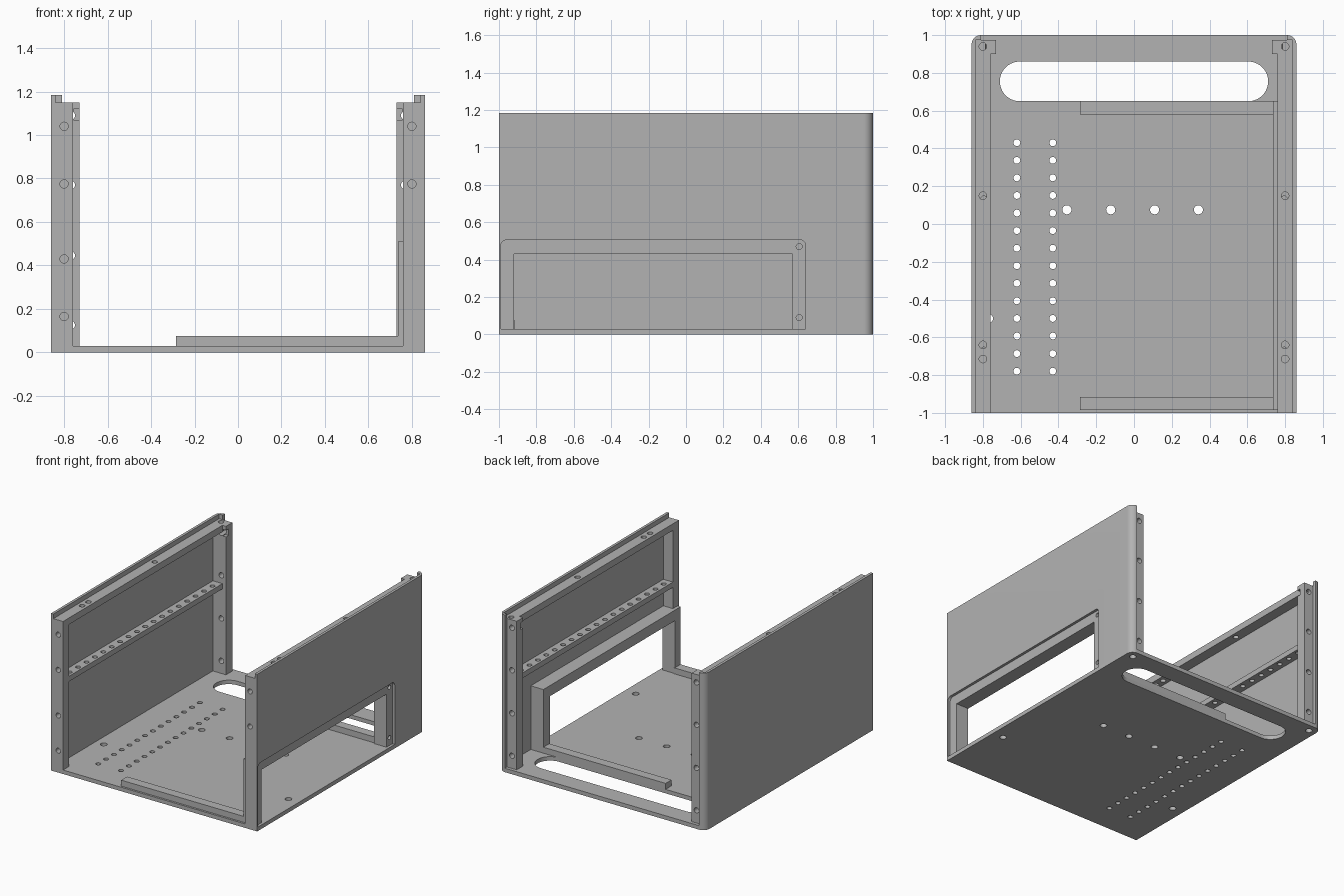
import bpy, bmesh
from math import pi, cos, sin
from mathutils import Matrix, Vector

if "Cube" in bpy.data.objects:
    bpy.data.objects.remove(bpy.data.objects["Cube"])

GREY = (0.45, 0.45, 0.45, 1)
grey = bpy.data.materials.new("plain grey")
grey.use_nodes = True
grey.diffuse_color = GREY
grey.node_tree.nodes["Principled BSDF"].inputs["Base Color"].default_value = GREY


def finish(bm, name):
    bmesh.ops.recalc_face_normals(bm, faces=bm.faces)
    mesh = bpy.data.meshes.new(name)
    bm.to_mesh(mesh)
    bm.free()
    ob = bpy.data.objects.new(name, mesh)
    bpy.context.collection.objects.link(ob)
    mesh.materials.append(grey)
    return ob


def box(name, x, y, z, axis=None, r=0, keep=lambda mid: True):
    """Box from three ranges; edges along an axis may be rounded."""
    lo, hi = (Vector(f(p) for p in (x, y, z)) for f in (min, max))
    bm = bmesh.new()
    bmesh.ops.create_cube(bm, size=1)
    for v in bm.verts:
        v.co = (lo + hi) / 2 + v.co * (hi - lo)
    if r:
        edges = [e for e in bm.edges
                 if abs((e.verts[0].co - e.verts[1].co)[axis]) > 1e-4
                 and keep((e.verts[0].co + e.verts[1].co) / 2)]
        bmesh.ops.bevel(bm, geom=edges, offset=r, segments=10,
                        profile=0.5, affect='EDGES')
    return finish(bm, name)


def pins(points, r, depth, axis):
    """Round cutters centred on the points, running along one axis."""
    turn = {'X': Matrix.Rotation(pi / 2, 4, 'Y'),
            'Y': Matrix.Rotation(pi / 2, 4, 'X'), 'Z': Matrix()}[axis]
    bm = bmesh.new()
    for p in points:
        bmesh.ops.create_cone(bm, cap_ends=True, segments=20, radius1=r, radius2=r,
                              depth=depth, matrix=Matrix.Translation(p) @ turn)
    return finish(bm, "cutter")


def cut(ob, *cutters):
    """Subtract the cutters, bake the result and remove them."""
    for c in cutters:
        c.hide_render = True
        mod = ob.modifiers.new("cut", 'BOOLEAN')
        mod.object, mod.operation, mod.solver = c, 'DIFFERENCE', 'EXACT'
    deps = bpy.context.evaluated_depsgraph_get()
    mesh = bpy.data.meshes.new_from_object(ob.evaluated_get(deps))
    ob.modifiers.clear()
    ob.data = mesh
    for c in cutters:
        bpy.data.objects.remove(c)


FLOOR, TOP, RIM, W = 0.03, 1.15, 1.185, 0.86

# Floor plate with handle slot and hole grid
floor = box("floor_plate", (-W, W), (-1, 1), (0, FLOOR), 2, 0.05, lambda m: m.y > 0)
slot = box("cutter", (-0.71, 0.71), (0.65, 0.86), (-0.1, 0.1), 2, 0.1045)
grid = [(x, 0.43 - 0.093 * i, 0) for x in (-0.62, -0.43) for i in range(14)]
mounts = [(-0.355 + 0.232 * i, 0.075, 0) for i in range(4)]
feet = [(s * x, y, 0) for s in (-1, 1) for x, y in ((0.8, 0.94), (0.77, -0.5))]
cut(floor, slot, pins(grid, 0.018, 0.2, 'Z'), pins(mounts + feet, 0.024, 0.2, 'Z'))

# Low ridges across the floor
box("front_floor_ridge", (-0.285, 0.74), (-0.985, -0.915), (FLOOR, 0.075))
box("rear_floor_ridge", (-0.285, 0.74), (0.58, 0.65), (FLOOR, 0.075))

for s, side in ((-1, "right"), (1, "left")):
    # Thin side wall that wraps round the rear corner
    arc = [(W - 0.05 + 0.05 * cos(a), 0.95 + 0.05 * sin(a))
           for a in (pi / 2 * i / 10 for i in range(11))]
    outline = [(W, -1)] + arc + [(0.81, 0.975), (0.84, 0.975), (0.84, -1)]
    bm = bmesh.new()
    face = bm.faces.new([bm.verts.new((s * x, y, FLOOR)) for x, y in outline])
    up = bmesh.ops.extrude_face_region(bm, geom=[face])["geom"]
    bmesh.ops.translate(bm, vec=(0, 0, RIM - FLOOR),
                        verts=[v for v in up if isinstance(v, bmesh.types.BMVert)])
    wall = finish(bm, side + "_wall")
    if s > 0:
        cut(wall, box("cutter", (0.8, 0.9), (-0.99, 0.64), (-0.1, 0.505), 0, 0.03,
                      lambda m: m.z > 0))

    # Front post with screw holes
    post = box(side + "_front_post", (s * 0.76, s * 0.84), (-1, -0.93), (FLOOR, TOP))
    heights = (1.04, 0.775) if s > 0 else (1.04, 0.775, 0.43, 0.165)
    cut(post, pins([(s * 0.8, -1, z) for z in heights], 0.019, 0.12, 'Y'))

    # Rear post with through holes, a top hole and a nut pocket
    post = box(side + "_rear_post", (s * 0.73, s * 0.84), (0.9, 0.975), (FLOOR, TOP))
    cut(post, pins([(s * 0.77, 0.94, z) for z in (1.09, 0.77, 0.445, 0.125)], 0.02, 0.3, 'Y'),
        pins([(s * 0.8, 0.94, TOP)], 0.02, 0.1, 'Z'),
        box("cutter", (s * 0.7, s * 0.757), (0.85, 0.93), (1.07, 1.12)))

    # Top flange
    flange = box(side + "_top_flange", (s * 0.76, s * 0.84), (-0.93, 0.9), (1.1, TOP))
    cut(flange, pins([(s * 0.8, y, TOP) for y in (0.15, -0.64, -0.715)], 0.02, 0.3, 'Z'))

    # Drilled middle rail
    rail = box(side + "_middle_rail", (s * 0.76, s * 0.84), (-0.93, 0.9), (0.67, 0.71))
    cut(rail, pins([(s * 0.795, -0.87 + 0.1 * i, 0.7) for i in range(18)], 0.018, 0.2, 'Z'))

# Window surround inside the left wall
frame = box("window_frame", (0.735, 0.84), (-0.985, 0.65), (FLOOR, 0.51))
corners = [(0.84, y, z) for y in (-0.95, 0.605) for z in (0.09, 0.47)]
cut(frame, box("cutter", (0.7, 0.9), (-0.92, 0.57), (-0.1, 0.43)),
    pins(corners, 0.016, 0.12, 'X'))

# Smooth the round surfaces, keep edges sharp
bpy.ops.object.select_all(action='DESELECT')
for ob in bpy.context.collection.objects:
    if ob.type == 'MESH' and grey.name in ob.data.materials:
        ob.select_set(True)
        bpy.context.view_layer.objects.active = ob
bpy.ops.object.shade_smooth_by_angle(angle=pi / 6)
